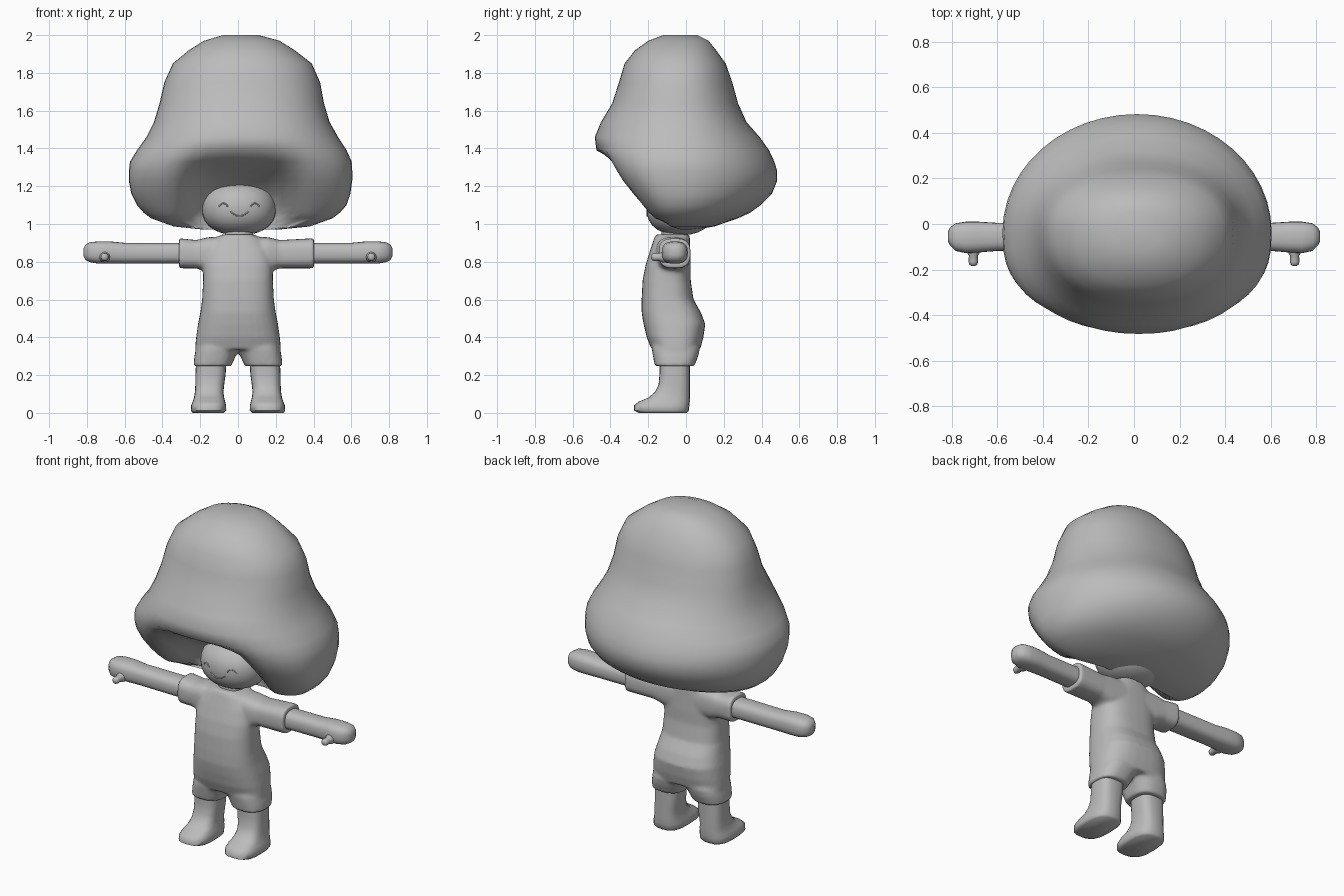
import bpy, bmesh, math

gray = bpy.data.materials.new("plain gray")
gray.diffuse_color = (0.5, 0.5, 0.5, 1)


def spow(v, p):
    return math.copysign(abs(v) ** p, v)


def loft(bm, rings, axis="z", seg=24, power=0.8, warp=None, mid=None):
    """Skin rings (position, min a, max a, min b, max b); a, b are x, y or y, z."""
    loops = []
    for t, a0, a1, b0, b1 in rings:
        loop = []
        cb = (b0 + b1) / 2 if mid is None else mid
        for i in range(seg):
            ang = 2 * math.pi * i / seg
            s = math.sin(ang)
            p = power(t, s) if callable(power) else power
            a = (a0 + a1) / 2 + (a1 - a0) / 2 * spow(math.cos(ang), p)
            b = cb + (b1 - cb if s > 0 else cb - b0) * spow(s, p)
            co = (a, b, t) if axis == "z" else (t, a, b)
            loop.append(bm.verts.new(warp(*co) if warp else co))
        loops.append(loop)
    for p, q in zip(loops, loops[1:]):
        for i in range(seg):
            j = (i + 1) % seg
            bm.faces.new((p[i], p[j], q[j], q[i]))
    bm.faces.new(loops[0][::-1])
    bm.faces.new(loops[-1])


def finish(bm, name, angle=50):
    bmesh.ops.recalc_face_normals(bm, faces=bm.faces)
    me = bpy.data.meshes.new(name)
    bm.to_mesh(me)
    bm.free()
    ob = bpy.data.objects.new(name, me)
    bpy.context.collection.objects.link(ob)
    me.materials.append(gray)
    bpy.ops.object.select_all(action="DESELECT")
    ob.select_set(True)
    bpy.context.view_layer.objects.active = ob
    bpy.ops.object.shade_smooth_by_angle(angle=math.radians(angle))
    return ob


# Big bell of hair, with forward side lobes and a hollow framing the face
def face_hollow(x, y, z):
    if y < -0.03 and z < 1.39:
        depth = min(1, (1.39 - z) / 0.19) * 0.25
        y = min(y + depth * math.exp(-((x - 0.01) / 0.27) ** 4), max(y, -0.03))
    return x, y, z


def hair_power(z, s):
    if s > 0:
        return 1.0 if z < 1.5 else 0.92
    return 0.72 + 0.18 * min(1, max(0, (z - 1.25) / 0.2))


bm = bmesh.new()
loft(bm, [
    (0.972, -0.20, 0.23, -0.10, 0.06), (0.987, -0.34, 0.38, -0.15, 0.15),
    (1.03, -0.46, 0.50, -0.205, 0.275), (1.06, -0.50, 0.54, -0.232, 0.34),
    (1.10, -0.535, 0.575, -0.266, 0.395), (1.16, -0.565, 0.595, -0.318, 0.455),
    (1.23, -0.578, 0.605, -0.375, 0.483), (1.28, -0.578, 0.605, -0.41, 0.483),
    (1.33, -0.572, 0.602, -0.442, 0.468), (1.39, -0.535, 0.575, -0.474, 0.44),
    (1.46, -0.485, 0.53, -0.483, 0.39), (1.54, -0.445, 0.485, -0.45, 0.32),
    (1.64, -0.415, 0.455, -0.39, 0.275), (1.75, -0.39, 0.435, -0.355, 0.245),
    (1.85, -0.345, 0.39, -0.325, 0.21), (1.92, -0.26, 0.30, -0.27, 0.16),
    (1.97, -0.18, 0.22, -0.20, 0.12), (2.0, -0.08, 0.11, -0.12, 0.06),
], seg=48, power=hair_power, warp=face_hollow, mid=-0.035)
finish(bm, "hair", 80)

# Rounded head and short neck
FX, FY, FZ, RX, RY, RZ = 0.005, -0.03, 1.083, 0.197, 0.18, 0.142
bm = bmesh.new()
rings = []
for i in range(15):
    a = -math.pi / 2 * 0.97 + math.pi * 0.97 * i / 14
    c = math.cos(a) ** 0.85
    rings.append((FZ + RZ * spow(math.sin(a), 0.9), FX - RX * c, FX + RX * c,
                  FY - RY * c, FY + RY * c))
loft(bm, rings, seg=32, power=0.95)
finish(bm, "head", 80)
bm = bmesh.new()
loft(bm, [(0.90, -0.07, 0.08, -0.13, 0.01), (1.02, -0.07, 0.08, -0.13, 0.01)])
finish(bm, "neck")


# Smiling mouth and closed eyes as thin lines on the face
def face_line(name, cx, cz, half, rise):
    cu = bpy.data.curves.new(name, "CURVE")
    cu.dimensions = "3D"
    cu.bevel_depth = 0.004
    cu.bevel_resolution = 1
    sp = cu.splines.new("POLY")
    sp.points.add(8)
    for i, p in enumerate(sp.points):
        u = i / 4 - 1
        x, z = cx + half * u, cz + rise * (1 - u * u)
        c = max(0.05, 1 - (abs(z - FZ) / RZ) ** 2.2) ** 0.45
        y = FY - RY * c * math.sqrt(max(0, 1 - ((x - FX) / (RX * c)) ** 2))
        p.co = (x, y, z, 1)
    ob = bpy.data.objects.new(name, cu)
    bpy.context.collection.objects.link(ob)
    cu.materials.append(gray)


face_line("mouth", 0.008, 1.068, 0.048, -0.026)
face_line("left_eye", -0.077, 1.09, 0.025, 0.02)
face_line("right_eye", 0.09, 1.09, 0.025, 0.02)

# One-piece suit: torso, short sleeves and short trouser legs blended together
bm = bmesh.new()
loft(bm, [
    (0.335, -0.228, 0.228, -0.182, 0.075), (0.40, -0.222, 0.222, -0.208, 0.092),
    (0.47, -0.212, 0.212, -0.225, 0.102), (0.53, -0.20, 0.20, -0.235, 0.08),
    (0.60, -0.19, 0.19, -0.235, 0.04), (0.70, -0.185, 0.185, -0.23, 0.025),
    (0.78, -0.185, 0.185, -0.215, 0.025), (0.86, -0.17, 0.17, -0.19, 0.022),
    (0.92, -0.13, 0.13, -0.17, 0.02), (0.945, -0.085, 0.085, -0.16, 0.02),
], seg=32, power=0.75)
for s, end in ((-1, 0.312), (1, 0.402)):
    loft(bm, [(s * 0.05, -0.16, 0.02, 0.74, 0.935), (s * 0.16, -0.16, 0.02, 0.745, 0.93),
              (s * 0.22, -0.145, 0.02, 0.765, 0.915), (s * end, -0.145, 0.025, 0.765, 0.925)],
         axis="x", power=0.7)
    x = lambda a, b: (a, b) if s > 0 else (-b, -a)
    loft(bm, [(0.247, *x(0.036, 0.237), -0.165, 0.045), (0.30, *x(0.012, 0.231), -0.175, 0.065),
              (0.34, *x(-0.01, 0.222), -0.182, 0.074), (0.40, *x(0.0, 0.19), -0.17, 0.06)],
         power=0.78)
suit = finish(bm, "suit")
rm = suit.modifiers.new("blend", "REMESH")
rm.mode = "VOXEL"
rm.voxel_size = 0.01
rm.use_smooth_shade = True
sm = suit.modifiers.new("soften", "SMOOTH")
sm.factor = 0.5
sm.iterations = 7

for s, side in ((-1, "left"), (1, "right")):
    # Arm with a rounded mitten hand
    bm = bmesh.new()
    loft(bm, [(s * px, *r) for px, *r in (
        (0.25, -0.125, 0.005, 0.79, 0.90), (0.60, -0.118, 0.005, 0.79, 0.90),
        (0.68, -0.125, 0.01, 0.79, 0.908), (0.74, -0.128, 0.01, 0.79, 0.908),
        (0.785, -0.118, 0.003, 0.798, 0.903), (0.808, -0.095, -0.015, 0.81, 0.89),
        (0.818, -0.075, -0.035, 0.83, 0.87))], axis="x", power=0.75)
    finish(bm, side + "_arm", 70)
    # Thumb pointing forward
    bm = bmesh.new()
    tx = s * 0.706
    loft(bm, [(t, tx - r, tx + r, 0.825 - r, 0.825 + r) for t, r in (
        (-0.09, 0.032), (-0.125, 0.028), (-0.14, 0.02), (-0.165, 0.021),
        (-0.178, 0.018), (-0.184, 0.009))],
        seg=12, power=1, warp=lambda x, y, z: (x, z, y))
    finish(bm, side + "_thumb", 70)
    # Leg running down into a foot
    x = lambda a, b: (a, b) if s > 0 else (-b, -a)
    bm = bmesh.new()
    loft(bm, [(0.0, *x(0.075, 0.24), -0.25, 0.005), (0.012, *x(0.062, 0.25), -0.275, 0.015),
              (0.04, *x(0.063, 0.248), -0.275, 0.018), (0.06, *x(0.068, 0.24), -0.25, 0.02),
              (0.08, *x(0.073, 0.233), -0.20, 0.02), (0.11, *x(0.077, 0.228), -0.165, 0.02),
              (0.15, *x(0.073, 0.226), -0.145, 0.02), (0.21, *x(0.065, 0.225), -0.14, 0.02),
              (0.31, *x(0.06, 0.22), -0.14, 0.02)], power=0.7)
    finish(bm, side + "_leg", 60)
